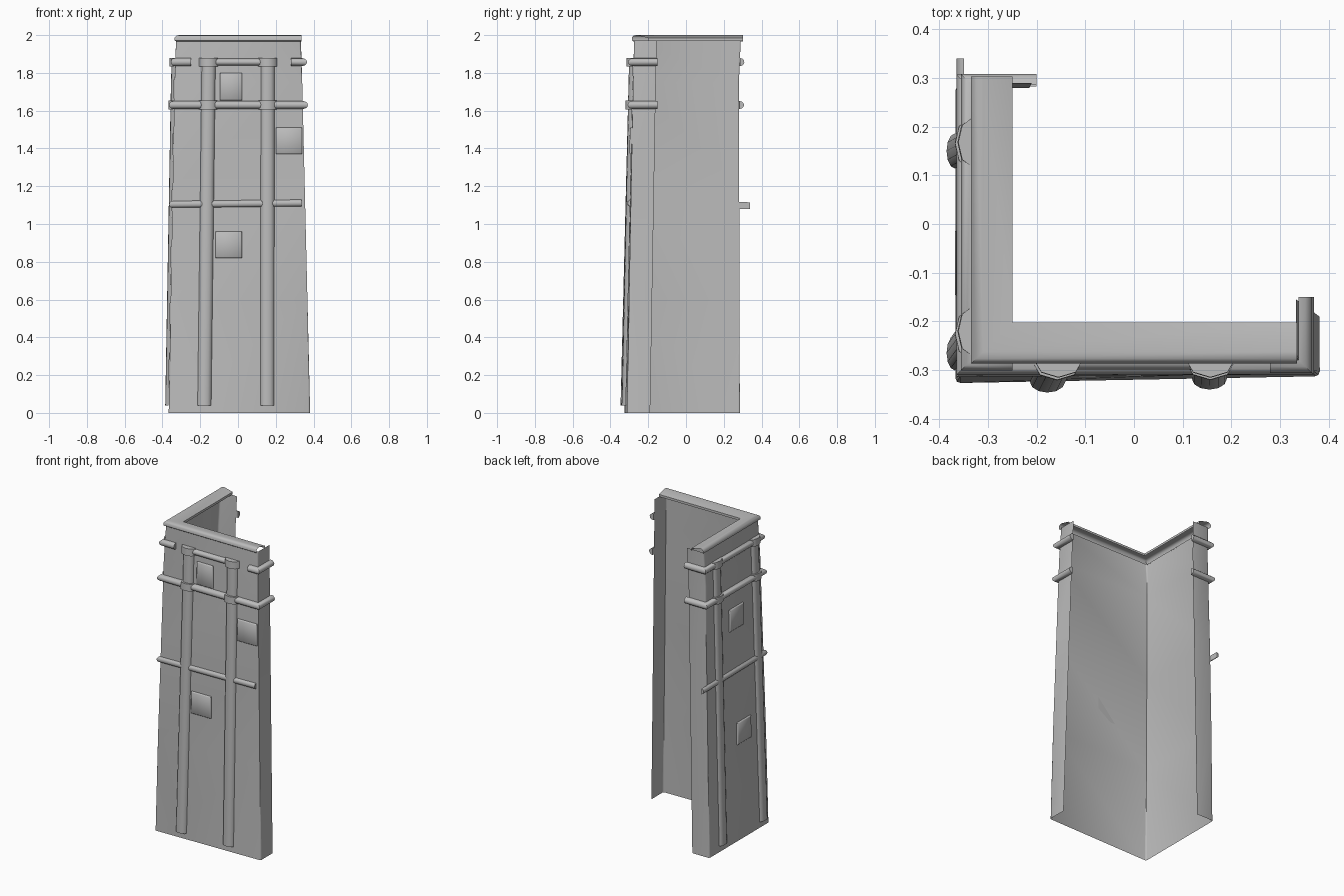
import bpy, bmesh, math
from mathutils import Vector

cube = bpy.data.objects.get("Cube")
if cube:
    bpy.data.objects.remove(cube, do_unlink=True)

GREY = (0.5, 0.5, 0.5, 1)
mat = bpy.data.materials.new("wall grey")
mat.use_nodes = True
mat.diffuse_color = GREY
mat.node_tree.nodes["Principled BSDF"].inputs["Base Color"].default_value = GREY

# Plan of the tapering wall: back return, right wall, front wall, left return
BASE = [(-.245, .285), (-.367, .285), (-.367, -.327), (.382, -.313), (.381, -.19)]
NECK = [(-.215, .28), (-.336, .28), (-.336, -.28), (.34, -.28), (.34, -.16)]
HEAD = [(-.21, .29), (-.328, .29), (-.328, -.275), (.333, -.275), (.333, -.155)]
NECK_Z, HEAD_Z = 1.75, 1.972
NORMALS = [Vector(n) for n in ((0, 1, 0), (-1, 0, 0), (0, -1, 0), (1, 0, 0))]
AXIS = [0, 1, 0, 1]
UP = Vector((0, 0, 1))


def corner(i, z):
    """Point of the wall plan at corner i and height z."""
    if z <= NECK_Z:
        a, b, t = BASE[i], NECK[i], z / NECK_Z
    else:
        a, b, t = NECK[i], HEAD[i], (z - NECK_Z) / (HEAD_Z - NECK_Z)
    p = Vector(a).lerp(Vector(b), t)
    return Vector((p.x, p.y, z))


def on_wall(seg, c, z):
    """Point on wall segment seg at coordinate c along it."""
    a, b = corner(seg, z), corner(seg + 1, z)
    k = AXIS[seg]
    return a + (b - a) * ((c - a[k]) / (b[k] - a[k]))


def finish(name, bm, angle):
    bmesh.ops.recalc_face_normals(bm, faces=bm.faces)
    me = bpy.data.meshes.new(name)
    bm.to_mesh(me)
    bm.free()
    me.materials.append(mat)
    ob = bpy.data.objects.new(name, me)
    bpy.context.collection.objects.link(ob)
    bpy.ops.object.select_all(action='DESELECT')
    ob.select_set(True)
    bpy.context.view_layer.objects.active = ob
    bpy.ops.object.shade_smooth_by_angle(angle=math.radians(angle))


def loft(name, rings, closed=True, angle=50):
    """Skin a list of rings; closed rings also get end caps."""
    bm = bmesh.new()
    rows = [[bm.verts.new(p) for p in r] for r in rings]
    n = len(rows[0])
    for a, b in zip(rows, rows[1:]):
        for j in range(n if closed else n - 1):
            k = (j + 1) % n
            bm.faces.new((a[j], a[k], b[k], b[j]))
    if closed:
        bm.faces.new(rows[0])
        bm.faces.new(rows[-1])
    finish(name, bm, angle)


def half_round(name, stations, width, depth, steps=6):
    """Half-round moulding through (point, side, normal) stations."""
    rings = []
    for p, s, n in stations:
        ring = []
        for i in range(steps + 1):
            t = math.pi * i / steps
            ring.append(p + s * width * math.cos(t) + n * (.002 + depth * math.sin(t)))
        rings.append(ring)
    loft(name, rings)


def upright(name, seg, c0, c1, z0, z1, width, depth, steps=6):
    """Vertical moulding running up one wall, bending where the wall does."""
    side = Vector((1, 0, 0)) if AXIS[seg] == 0 else Vector((0, 1, 0))
    st = []
    for z in sorted({z0, min(z1, max(z0, NECK_Z)), z1}):
        c = c0 + (c1 - c0) * (z - z0) / (z1 - z0)
        st.append((on_wall(seg, c, z), side, NORMALS[seg]))
    half_round(name, st, width, depth, steps)


def band(name, path, z, width, depth, rise=0):
    """Horizontal band; path mixes (segment, coordinate) and corner numbers."""
    st = []
    for e in path:
        if isinstance(e, int):
            st.append((corner(e, z), UP, NORMALS[e - 1] + NORMALS[e]))
        else:
            st.append((on_wall(e[0], e[1], z), UP, NORMALS[e[0]]))
        z += rise
    half_round(name, st, width, depth)


def plate(name, seg, c0, c1, z0, z1, thick=.012, inset=.005):
    """Raised access panel with a softened rim."""
    rings = []
    for h, g in ((.001, 0), (thick * .6, 0), (thick, inset)):
        pts = ((c0 + g, z0 + g), (c1 - g, z0 + g), (c1 - g, z1 - g), (c0 + g, z1 - g))
        rings.append([on_wall(seg, c, z) + NORMALS[seg] * h for c, z in pts])
    loft(name, rings)


# Wall shell with softened vertical corners
bm = bmesh.new()
levels = [0, .6, 1.2, NECK_Z, HEAD_Z]
rows = [[bm.verts.new(corner(i, z)) for i in range(5)] for z in levels]
for a, b in zip(rows, rows[1:]):
    for j in range(4):
        bm.faces.new((a[j], a[j + 1], b[j + 1], b[j]))
folds = [bm.edges.get((a[j], b[j])) for a, b in zip(rows, rows[1:]) for j in (1, 2, 3)]
bmesh.ops.bevel(bm, geom=folds, offset=.01, segments=2, profile=.5, affect='EDGES')
finish("wall_shell", bm, 50)

# Open-bottomed cornice along the top of both walls
section = [(.008, 1.966), (0, 1.972), (0, 1.988), (.01, 1.998), (.025, 2), (.085, 1.985), (.085, 1.97)]
X0, X1, Y0, Y1 = -.335, .335, -.287, .303
loft("cornice", [
    [(X0 + d, Y1, z) for d, z in section],
    [(X0 + d, Y0 + d, z) for d, z in section],
    [(X1, Y0 + d, z) for d, z in section]], closed=False)

# Vertical pipes with collars where the bands cross
PIPES = [("front_right", 2, -.178, -.155, .022, .036), ("front_left", 2, .155, .157, .022, .036),
         ("side_back", 1, .15, .168, .017, .028), ("side_front", 1, -.265, -.22, .017, .028)]
for label, seg, low, high, depth, collar_depth in PIPES:
    upright(label + "_pipe", seg, low, high, .04, 1.88, .036, depth)
    for tag, z in (("upper", 1.857), ("lower", 1.63)):
        c = low + (high - low) * z / 1.88
        upright(f"{label}_{tag}_collar", seg, c, c, z - .023, z + .023, .05, collar_depth, 4)

# Horizontal bands
band("lower_band", [(0, -.2), 1, 2, 3, (3, -.15)], 1.63, .021, .025)
band("upper_band_side", [(0, -.2), 1, 2, (2, -.25)], 1.857, .021, .022)
band("upper_band_front", [(2, -.16), (2, .16)], 1.857, .018, .02)
band("upper_band_left", [(2, .28), 3, (3, -.15)], 1.857, .021, .027)
band("middle_band", [(1, .34), 2, (2, .335)], 1.097, .018, .015, rise=.007)

# Raised panels
plate("front_upper_panel", 2, -.095, .022, 1.655, 1.8)
plate("front_left_panel", 2, .2, .34, 1.37, 1.51)
plate("front_lower_panel", 2, -.12, .02, .82, .96)
plate("side_upper_panel", 1, -.09, .05, 1.37, 1.51)
plate("side_lower_panel", 1, -.15, -.01, .62, .76)
